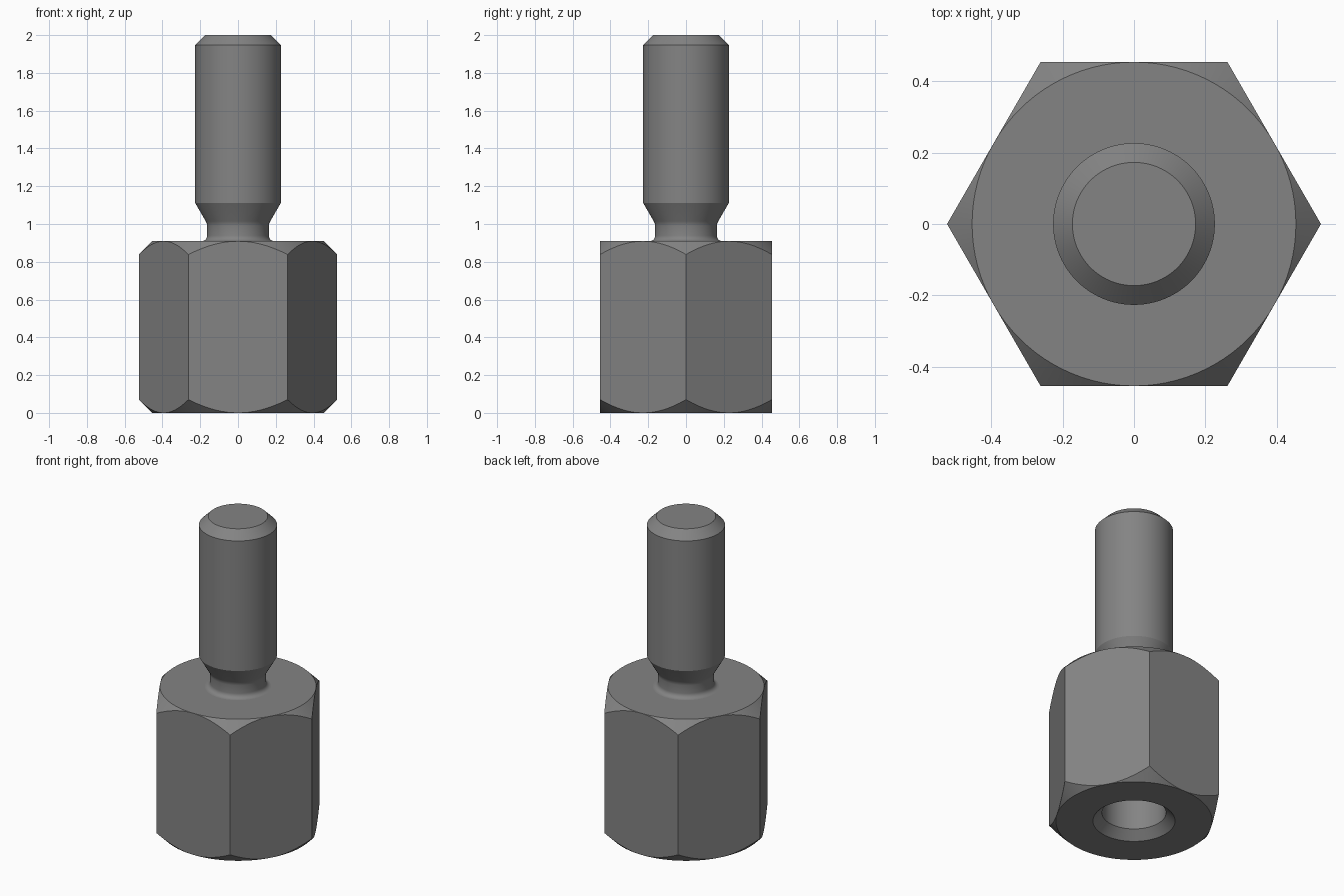
import bpy
import bmesh
import math

cube = bpy.data.objects.get("Cube")
if cube:
    bpy.data.objects.remove(cube, do_unlink=True)

SEGMENTS = 96        # multiple of 12, so corners and flat centres get vertices
FLAT = 0.4545        # half the width across the flats
BODY_TOP = 0.909

steel = bpy.data.materials.new("grey steel")
steel.use_nodes = True
COLOUR = (0.23, 0.23, 0.23, 1.0)
steel.diffuse_color = COLOUR
steel.node_tree.nodes["Principled BSDF"].inputs["Base Color"].default_value = COLOUR


def hex_radius(angle):
    """Distance from the axis to a hexagon with corners on the x axis."""
    return FLAT / math.cos(angle % (math.pi / 3) - math.pi / 6)


def sweep(name, rings):
    """Skin rings around z. A ring is (radius, z) or a function of the angle."""
    bm = bmesh.new()
    loops = []
    for ring in rings:
        loop = []
        for i in range(SEGMENTS):
            a = 2 * math.pi * i / SEGMENTS
            r, z = ring(a) if callable(ring) else ring
            loop.append(bm.verts.new((r * math.cos(a), r * math.sin(a), z)))
        loops.append(loop)
    for low, high in zip(loops, loops[1:]):
        for i in range(SEGMENTS):
            j = (i + 1) % SEGMENTS
            bm.faces.new((low[i], low[j], high[j], high[i]))
    # Close both ends; zero radius rings and touching rims merge to points
    bm.faces.new(loops[0][::-1])
    bm.faces.new(loops[-1])
    bmesh.ops.remove_doubles(bm, verts=bm.verts, dist=1e-5)
    bmesh.ops.recalc_face_normals(bm, faces=bm.faces)
    mesh = bpy.data.meshes.new(name)
    bm.to_mesh(mesh)
    bm.free()
    mesh.materials.append(steel)
    obj = bpy.data.objects.new(name, mesh)
    bpy.context.collection.objects.link(obj)
    bpy.ops.object.select_all(action="DESELECT")
    obj.select_set(True)
    bpy.context.view_layer.objects.active = obj
    bpy.ops.object.shade_smooth_by_angle(angle=math.radians(25))
    return obj


# Hexagonal body: blind hole, countersink, and 45 degree conical chamfers
sweep("hex_body", [
    (0.186, 0.70),
    (0.186, 0.053),
    (0.239, 0.0),
    (FLAT, 0.0),
    lambda a: (hex_radius(a), hex_radius(a) - FLAT),
    lambda a: (hex_radius(a), BODY_TOP - (hex_radius(a) - FLAT)),
    (FLAT, BODY_TOP),
])

# Stud: root fillet, undercut neck, conical shoulder, shank and chamfered tip
NECK, FILLET = 0.163, 0.03
fillet = []
for k in range(7):
    t = math.pi / 2 * k / 6
    fillet.append((NECK + FILLET * (1 - math.sin(t)),
                   BODY_TOP + FILLET * (1 - math.cos(t))))
sweep("stud", [
    (NECK + FILLET, BODY_TOP - 0.03),
    *fillet,
    (NECK, 0.99),
    (0.165, 1.003),
    (0.171, 1.015),
    (0.227, 1.112),
    (0.227, 1.947),
    (0.173, 2.0),
])
